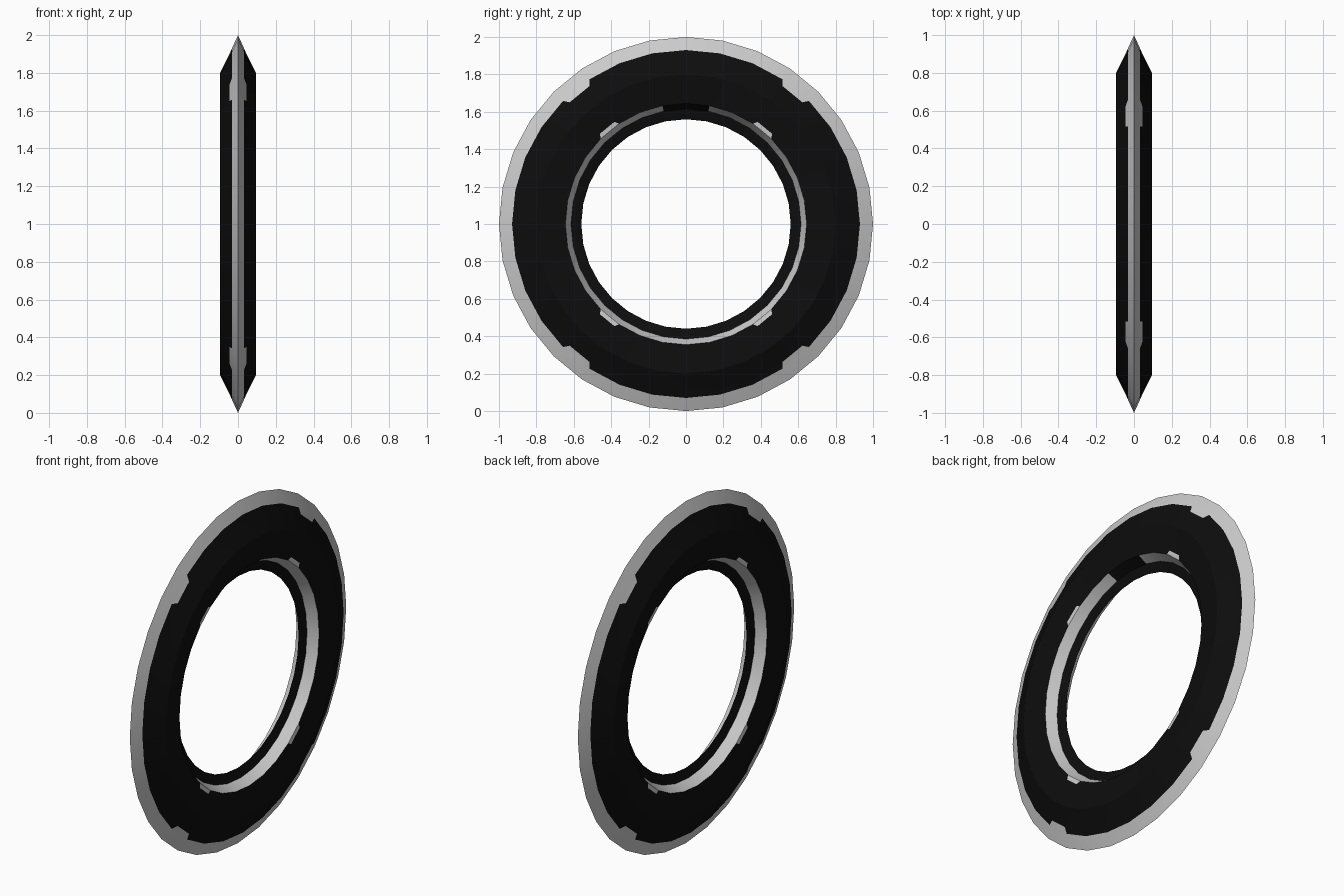
import bpy, bmesh, math

cube = bpy.data.objects.get("Cube")
if cube:
    bpy.data.objects.remove(cube)


def make_material(name, rgb):
    mat = bpy.data.materials.new(name)
    mat.use_nodes = True
    mat.diffuse_color = (*rgb, 1)
    mat.node_tree.nodes["Principled BSDF"].inputs["Base Color"].default_value = (*rgb, 1)
    return mat


SEGMENTS = 32
STEP = 2 * math.pi / SEGMENTS
TAPER = math.radians(1.3)
NOTCHES = (3, 12, 19, 28)          # segments with notches and tabs
GAP = (0, SEGMENTS - 1)            # segments where the inner trim stops

# Half cross-section from inner edge to outer edge: (radius, half thickness)
inner_edge, outer_edge = (0.56, 0), (1.0, 0)
side = [(0.615, 0.016), (0.645, 0.073), (0.667, 0.076),
        (0.8, 0.095), (0.9, 0.045), (0.93, 0.032)]
TRIM, TAB, NOTCH, EDGE = 1, 2, 5, 6   # bands of the half section
TAPERED = (3, 5)                   # section rings pulled in at notch corners
LAST = len(side) + 1
section = [inner_edge] + side + [outer_edge] + [(r, -x) for r, x in reversed(side)]
rows = list(range(LAST + 1)) + list(range(LAST - 1, 0, -1))


def is_silver(band, seg):
    if band == EDGE:
        return True
    if band == TRIM:
        return seg not in GAP
    return band in (TAB, NOTCH) and seg in NOTCHES


# Ring blade, revolved about the x axis
bm = bmesh.new()
rings = []
for i in range(SEGMENTS):
    ring = []
    for (r, x), row in zip(section, rows):
        a = i * STEP
        if row in TAPERED:
            if i in NOTCHES:
                a += TAPER
            elif i - 1 in NOTCHES:
                a -= TAPER
        ring.append(bm.verts.new((x, r * math.sin(a), 1 + r * math.cos(a))))
    rings.append(ring)

count = len(section)
for i in range(SEGMENTS):
    here, there = rings[i], rings[(i + 1) % SEGMENTS]
    for j in range(count):
        k = (j + 1) % count
        face = bm.faces.new((here[j], here[k], there[k], there[j]))
        face.material_index = int(is_silver(min(rows[j], rows[k]), i))
bmesh.ops.recalc_face_normals(bm, faces=bm.faces)

mesh = bpy.data.meshes.new("ring_blade")
bm.to_mesh(mesh)
bm.free()
mesh.materials.append(make_material("black", (0.004, 0.004, 0.004)))
mesh.materials.append(make_material("silver", (0.6, 0.6, 0.6)))
blade = bpy.data.objects.new("ring_blade", mesh)
bpy.context.collection.objects.link(blade)

# Smooth around the ring, sharp at the bevels
bpy.context.view_layer.objects.active = blade
blade.select_set(True)
bpy.ops.object.shade_smooth_by_angle(angle=math.radians(20))
